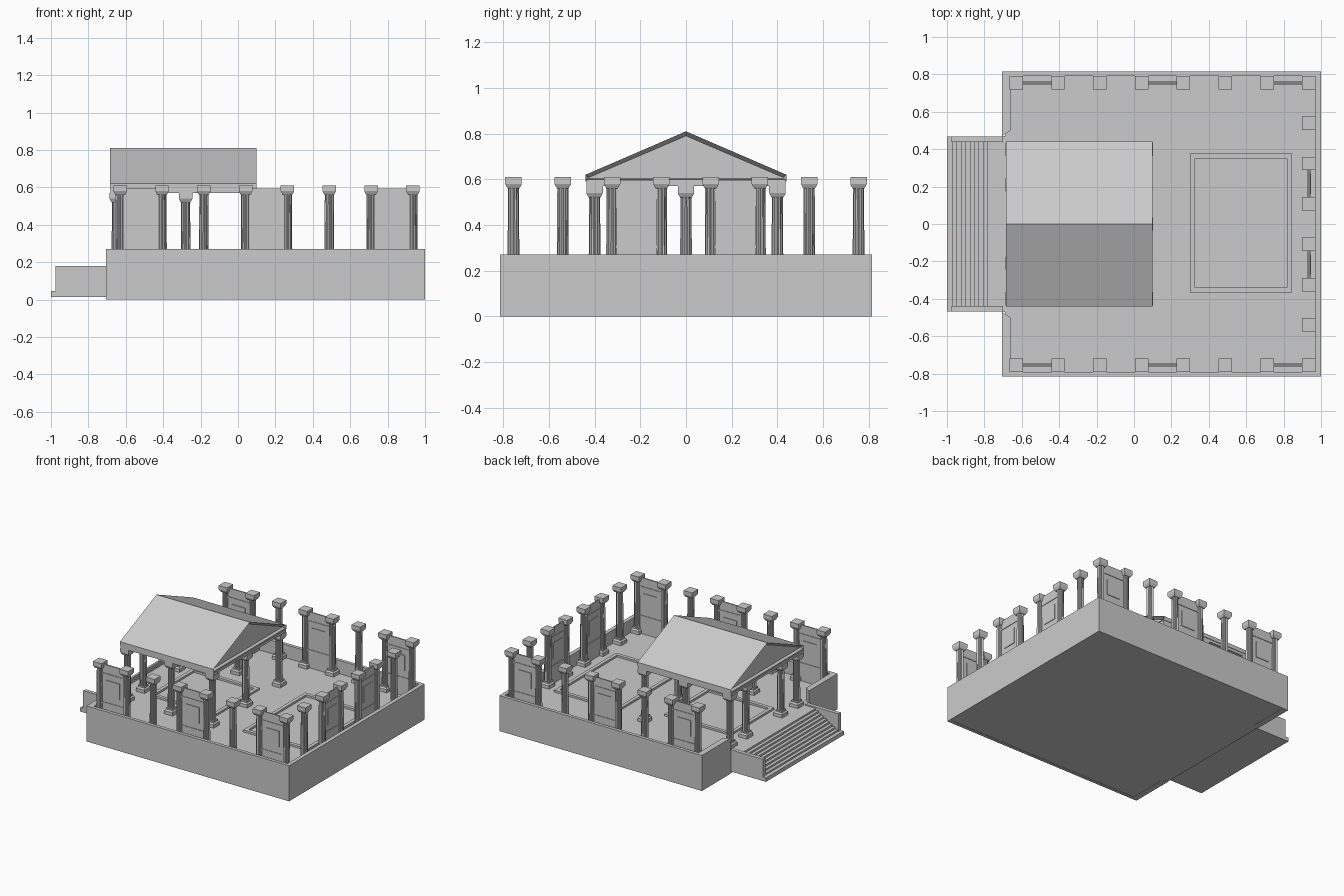
import bpy, bmesh, math
from mathutils import Matrix, Vector

old = bpy.data.objects.get("Cube")
if old:
    bpy.data.objects.remove(old, do_unlink=True)

stone = bpy.data.materials.new("pale_grey_stone")
stone.use_nodes = True
colour = (0.6, 0.6, 0.6, 1)
stone.diffuse_color = colour
stone.node_tree.nodes["Principled BSDF"].inputs["Base Color"].default_value = colour

FLOOR, RIM = 0.17, 0.27


def place(name, mesh, loc=(0, 0, 0)):
    ob = bpy.data.objects.new(name, mesh)
    ob.location = loc
    bpy.context.scene.collection.objects.link(ob)
    return ob


def finish(name, bm):
    bmesh.ops.recalc_face_normals(bm, faces=bm.faces)
    mesh = bpy.data.meshes.new(name)
    bm.to_mesh(mesh)
    bm.free()
    mesh.materials.append(stone)
    return mesh


def add_box(bm, x, y, z):
    centre = Vector([(a + b) / 2 for a, b in (x, y, z)])
    size = [b - a for a, b in (x, y, z)]
    mat = Matrix.Translation(centre) @ Matrix.Diagonal((*size, 1))
    bmesh.ops.create_cube(bm, size=1, matrix=mat)


def box(name, x, y, z):
    bm = bmesh.new()
    add_box(bm, x, y, z)
    place(name, finish(name, bm))


def prism(bm, points, offset):
    """Extrude a closed outline of 3D points by an offset."""
    face = bm.faces.new([bm.verts.new(p) for p in points])
    new = bmesh.ops.extrude_face_region(bm, geom=[face], use_keep_orig=True)["geom"]
    verts = [v for v in new if isinstance(v, bmesh.types.BMVert)]
    bmesh.ops.translate(bm, vec=offset, verts=verts)


def stack(bm, profile, sides, flute=1.0, turn=0.0):
    """Rings of (radius, height) joined into a closed column piece."""
    rings = []
    for r, z in profile:
        ring = []
        for i in range(sides):
            a = turn + math.tau * i / sides
            q = r * (flute if i % 2 else 1)
            ring.append(bm.verts.new((q * math.cos(a), q * math.sin(a), z)))
        rings.append(ring)
    for low, high in zip(rings, rings[1:]):
        for i in range(sides):
            j = (i + 1) % sides
            bm.faces.new((low[i], low[j], high[j], high[i]))
    bm.faces.new(rings[0][::-1])
    bm.faces.new(rings[-1])


def square(bm, profile):
    stack(bm, [(h * math.sqrt(2), z) for h, z in profile], 4, turn=math.pi / 4)


def column_mesh(name, top):
    bm = bmesh.new()
    square(bm, [(0.036, FLOOR), (0.036, FLOOR + 0.025),
                (0.027, FLOOR + 0.035), (0.027, FLOOR + 0.045)])
    stack(bm, [(0.026, FLOOR + 0.04), (0.024, top - 0.045)], 24, flute=0.87)
    square(bm, [(0.025, top - 0.05), (0.03, top - 0.042), (0.036, top - 0.03), (0.036, top)])
    return finish(name, bm)


def frame(name, x, y, z, w):
    """Rectangular ring of four bars."""
    bm = bmesh.new()
    for yy in ((y[0], y[0] + w), (y[1] - w, y[1])):
        add_box(bm, x, yy, z)
    for xx in ((x[0], x[0] + w), (x[1] - w, x[1])):
        add_box(bm, xx, (y[0] + w, y[1] - w), z)
    place(name, finish(name, bm))


# Perimeter wall, open towards the stairs
half = [(-0.705, 0.47), (-0.705, 0.815), (1, 0.815)]
inner = [(0.97, 0.79), (-0.66, 0.79), (-0.66, 0.5)]
outline = [(x, -y, 0) for x, y in half] + [(x, y, 0) for x, y in half[::-1]]
outline += [(x, y, 0) for x, y in inner[::-1]] + [(x, -y, 0) for x, y in inner]
bm = bmesh.new()
prism(bm, outline, (0, 0, RIM))
place("perimeter_wall", finish("perimeter_wall", bm))
box("court_floor", (-0.704, 0.98), (-0.47, 0.47), (0.002, FLOOR))
for s, side in ((-1, "front"), (1, "back")):
    y = sorted((s * 0.47, s * 0.8))
    box(side + "_floor", (-0.69, 0.98), y, (0.002, FLOOR))

# Stairs with flat-topped side walls
steps = 10
run, rise = 0.235 / steps, (FLOOR - 0.03) / steps
points = [(-0.7, 0.015), (-0.995, 0.015)]
for i in range(steps):
    z = 0.03 + rise * (i + 1)
    points += [(-0.995 + run * i, z), (-0.995 + run * (i + 1), z)]
points.append((-0.7, FLOOR))
bm = bmesh.new()
prism(bm, [(x, -0.445, z) for x, z in points], (0, 0.89, 0))
place("stairs", finish("stairs", bm))
box("bottom_step", (-1, -0.965), (-0.467, 0.467), (0.015, 0.045))
for s, side in ((-1, "front"), (1, "back")):
    box(side + "_stair_wall", (-0.975, -0.7), sorted((s * 0.438, s * 0.467)), (0.015, 0.18))

# Colonnade around three sides
outer = column_mesh("outer_column", 0.61)
xs = [-0.63 + 0.2236 * i for i in range(8)]
ys = [-0.755 + 0.2157 * i for i in range(8)]
for s in (-1, 1):
    for x in xs:
        place("outer_column", outer, (x, s * 0.755, 0))
for y in ys[1:-1]:
    place("outer_column", outer, (xs[-1], y, 0))


# Thin screens between pairs of columns, with raised plates
def screen(name, length, loc, turn):
    bm = bmesh.new()
    h = length / 2
    add_box(bm, (-h, h), (-0.005, 0.005), (FLOOR, 0.595))
    add_box(bm, (-h * 0.5, h * 0.5), (-0.01, 0.01), (0.36, 0.48))
    add_box(bm, (-h, h), (-0.009, 0.009), (0.52, 0.53))
    add_box(bm, (-h, h), (-0.009, 0.009), (0.3, 0.31))
    ob = place(name, finish(name, bm), loc)
    ob.rotation_euler.z = turn


for s in (-1, 1):
    for i in (0, 3, 6):
        screen("side_screen", xs[i + 1] - xs[i], ((xs[i] + xs[i + 1]) / 2, s * 0.755, 0), 0)
for i in (2, 4):
    screen("end_screen", ys[i + 1] - ys[i], (xs[-1], (ys[i] + ys[i + 1]) / 2, 0), math.pi / 2)

# Pavilion columns
short = column_mesh("pavilion_column", 0.57)
spots = [(-0.65, y) for y in (-0.4, -0.21, 0.21, 0.4)]
spots += [(-0.28, y) for y in (-0.4, 0.4)]
spots += [(0.065, y) for y in (-0.4, 0, 0.4)]
for x, y in spots:
    place("pavilion_column", short, (x, y, 0))

# Pavilion beams and gabled roof with recessed gables
frame("pavilion_beams", (-0.683, 0.098), (-0.436, 0.436), (0.57, 0.6), 0.07)
bm = bmesh.new()
gable = [(-0.44, 0.59), (0.44, 0.59), (0.44, 0.62), (0, 0.81), (-0.44, 0.62)]
prism(bm, [(-0.685, y, z) for y, z in gable], (0.785, 0, 0))
bmesh.ops.recalc_face_normals(bm, faces=bm.faces)
ends = [f for f in bm.faces if abs(f.normal.x) > 0.9]
bmesh.ops.inset_individual(bm, faces=ends, thickness=0.02, depth=-0.025)
place("gabled_roof", finish("gabled_roof", bm))

# Low kerbs on the floor
frame("court_kerb", (0.3, 0.845), (-0.367, 0.377), (FLOOR - 0.01, FLOOR + 0.015), 0.027)
frame("pavilion_kerb", (-0.56, 0), (-0.26, 0.26), (FLOOR - 0.01, FLOOR + 0.015), 0.027)
